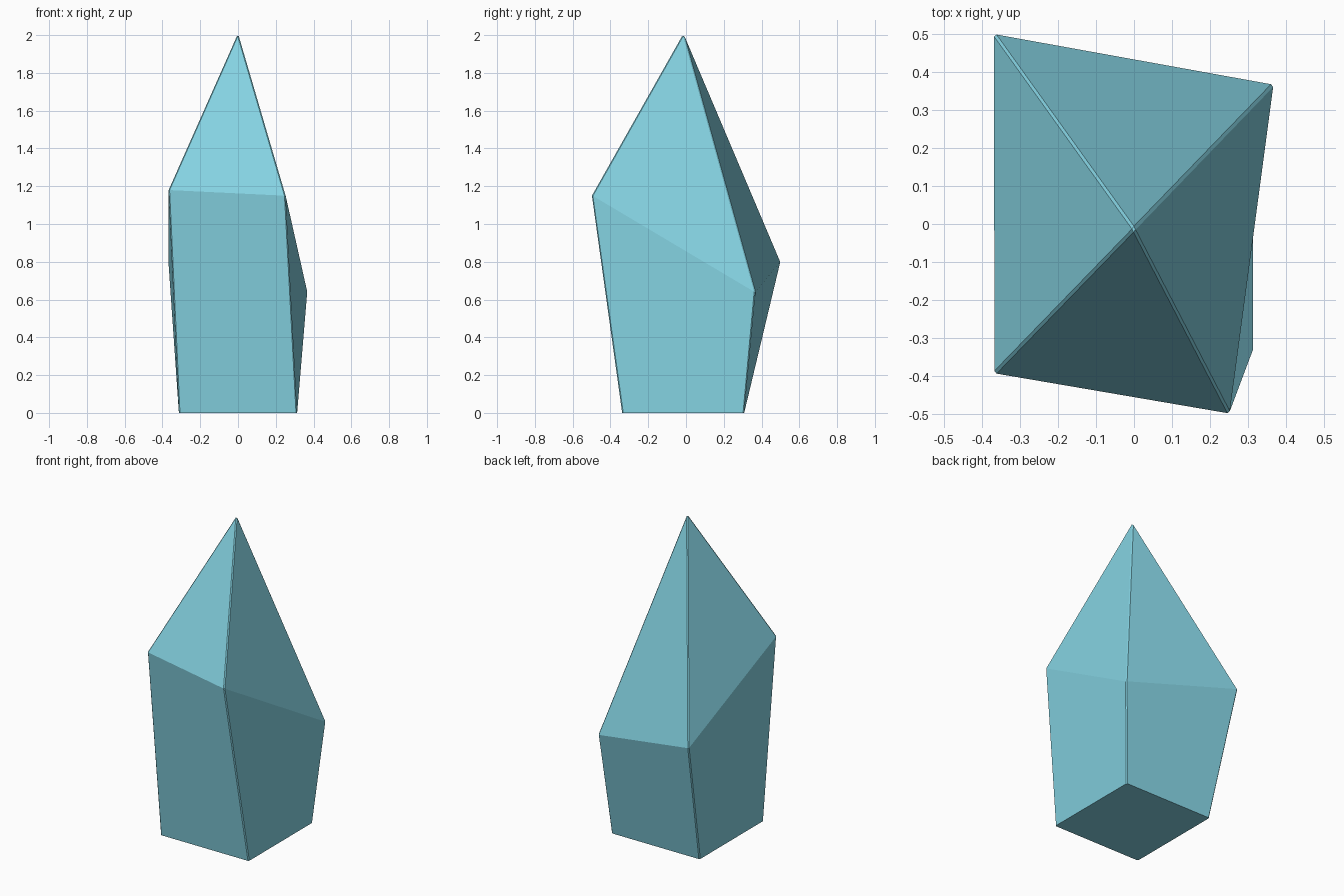
import bpy, bmesh

if "Cube" in bpy.data.objects:
    bpy.data.objects.remove(bpy.data.objects["Cube"])

# Base square, uneven shoulder ring and tip of the crystal
base = [(-0.313, -0.338, 0), (0.313, -0.338, 0), (0.313, 0.308, 0), (-0.313, 0.308, 0)]
shoulder = [(-0.368, -0.393, 1.18), (0.252, -0.499, 1.15),
            (0.367, 0.367, 0.64), (-0.368, 0.5, 0.8)]
tip = (0, -0.013, 2.01)

bm = bmesh.new()
low = [bm.verts.new(p) for p in base]
mid = [bm.verts.new(p) for p in shoulder]
top = bm.verts.new(tip)
bm.faces.new(low[::-1])
for i in range(4):
    j = (i + 1) % 4
    # Corner order sets the fold of these slightly twisted sides
    bm.faces.new((low[j], mid[j], mid[i], low[i]))
    bm.faces.new((mid[i], mid[j], top))

# Thin chamfer on the upright and tip edges only
uprights = [bm.edges.get((a, b)) for a, b in zip(low, mid)]
ridges = [bm.edges.get((m, top)) for m in mid]
bmesh.ops.bevel(bm, geom=uprights + ridges, offset=0.006, offset_type='OFFSET',
                segments=1, profile=0.5, affect='EDGES')

mesh = bpy.data.meshes.new("crystal")
bm.to_mesh(mesh)
bm.free()
crystal = bpy.data.objects.new("crystal", mesh)
bpy.context.collection.objects.link(crystal)

# Pale blue mineral colour
mat = bpy.data.materials.new("pale_blue")
mat.diffuse_color = (0.23, 0.64, 0.75, 1)
mat.use_nodes = True
mat.node_tree.nodes["Principled BSDF"].inputs["Base Color"].default_value = mat.diffuse_color
mesh.materials.append(mat)
